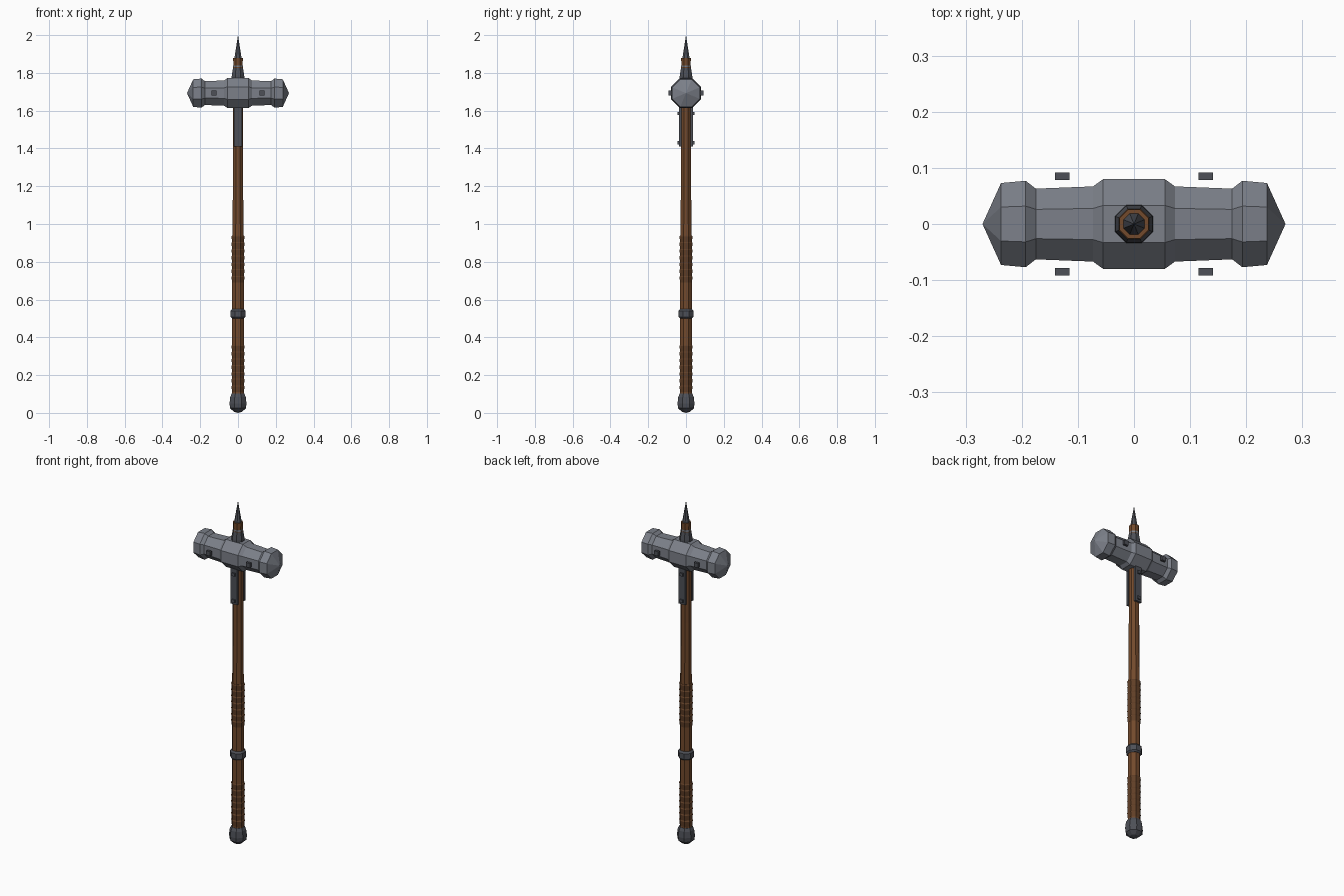
import bpy, bmesh, math
from mathutils import Matrix

if "Cube" in bpy.data.objects:
    bpy.data.objects.remove(bpy.data.objects["Cube"])


def material(name, rgb):
    m = bpy.data.materials.new(name)
    m.diffuse_color = (*rgb, 1)
    m.use_nodes = True
    m.node_tree.nodes["Principled BSDF"].inputs["Base Color"].default_value = m.diffuse_color
    return m


STEEL = material("steel", (0.20, 0.215, 0.25))
IRON = material("dark iron", (0.075, 0.08, 0.095))
WOOD = material("wood", (0.17, 0.068, 0.025))
LEATHER = material("leather", (0.12, 0.05, 0.02))


def finish(name, bm, mat):
    bmesh.ops.remove_doubles(bm, verts=bm.verts, dist=1e-5)
    bmesh.ops.recalc_face_normals(bm, faces=bm.faces)
    mesh = bpy.data.meshes.new(name)
    bm.to_mesh(mesh)
    bm.free()
    mesh.materials.append(mat)
    obj = bpy.data.objects.new(name, mesh)
    bpy.context.collection.objects.link(obj)
    return obj


def octagon_lathe(name, profile, mat, along_x=False, centre_z=0):
    """Eight-sided solid; profile is (half width across flats, position)."""
    bm = bmesh.new()
    rings = []
    for r, h in profile:
        r = max(r, 1e-7) / math.cos(math.pi / 8)
        ring = []
        for i in range(8):
            a = math.pi / 8 + i * math.pi / 4
            u, v = r * math.cos(a), r * math.sin(a)
            ring.append(bm.verts.new((h, u, v + centre_z) if along_x else (u, v, h)))
        rings.append(ring)
    for lo, hi in zip(rings, rings[1:]):
        for i in range(8):
            j = (i + 1) % 8
            bm.faces.new((lo[i], lo[j], hi[j], hi[i]))
    bm.faces.new(rings[0])
    bm.faces.new(rings[-1])
    return finish(name, bm, mat)


def box(name, centre, size, mat):
    bm = bmesh.new()
    bmesh.ops.create_cube(bm, size=1, matrix=Matrix.Translation(centre) @ Matrix.Diagonal((*size, 1)))
    return finish(name, bm, mat)


# Handle
octagon_lathe("handle", [(0.031, 0.06), (0.031, 0.7), (0.0265, 1.3), (0.0265, 1.83)], WOOD)

# Leather grips with overlapping wraps
for name, start in (("lower_grip", 0.11), ("upper_grip", 0.69)):
    wraps, step = 7, 0.25 / 7
    profile = []
    for i in range(wraps):
        z = start + i * step
        profile += [(0.0315, z), (0.0345, z + step * 0.85)]
    profile.append((0.0315, start + 0.25))
    octagon_lathe(name, profile, LEATHER)

# Pommel and middle ring
octagon_lathe("pommel", [(0, 0), (0.022, 0.006), (0.042, 0.025), (0.045, 0.05),
                         (0.041, 0.085), (0.033, 0.102)], IRON)
octagon_lathe("grip_ring", [(0.032, 0.5), (0.040, 0.508), (0.040, 0.54), (0.032, 0.55)], IRON)

# Hammer head, mirrored profile along x
half = [(0, 0.27), (0.073, 0.237), (0.077, 0.193), (0.063, 0.175), (0.067, 0.073), (0.08, 0.055)]
octagon_lathe("hammer_head", [(r, -x) for r, x in half] + [(r, x) for r, x in reversed(half)],
              STEEL, along_x=True, centre_z=1.693)

# Studs, langets and rivets on front and back
for side, label in ((-1, "front"), (1, "back")):
    for x in (-0.128, 0.128):
        box(label + "_head_stud", (x, side * 0.085, 1.693), (0.026, 0.014, 0.026), IRON)
    box(label + "_langet", (0, side * 0.031, 1.52), (0.042, 0.014, 0.22), IRON)
    for z in (1.43, 1.585):
        box(label + "_rivet", (0, side * 0.0405, z), (0.018, 0.009, 0.018), IRON)

# Socket, wooden plug and top spike
octagon_lathe("spike_socket", [(0.034, 1.76), (0.033, 1.785), (0.026, 1.83)], IRON)
octagon_lathe("socket_band", [(0.0255, 1.829), (0.0255, 1.84)], STEEL)
octagon_lathe("spike_plug", [(0.0245, 1.838), (0.0255, 1.878)], WOOD)
octagon_lathe("top_spike", [(0.019, 1.87), (0.018, 1.885), (0, 2.0)], IRON)
